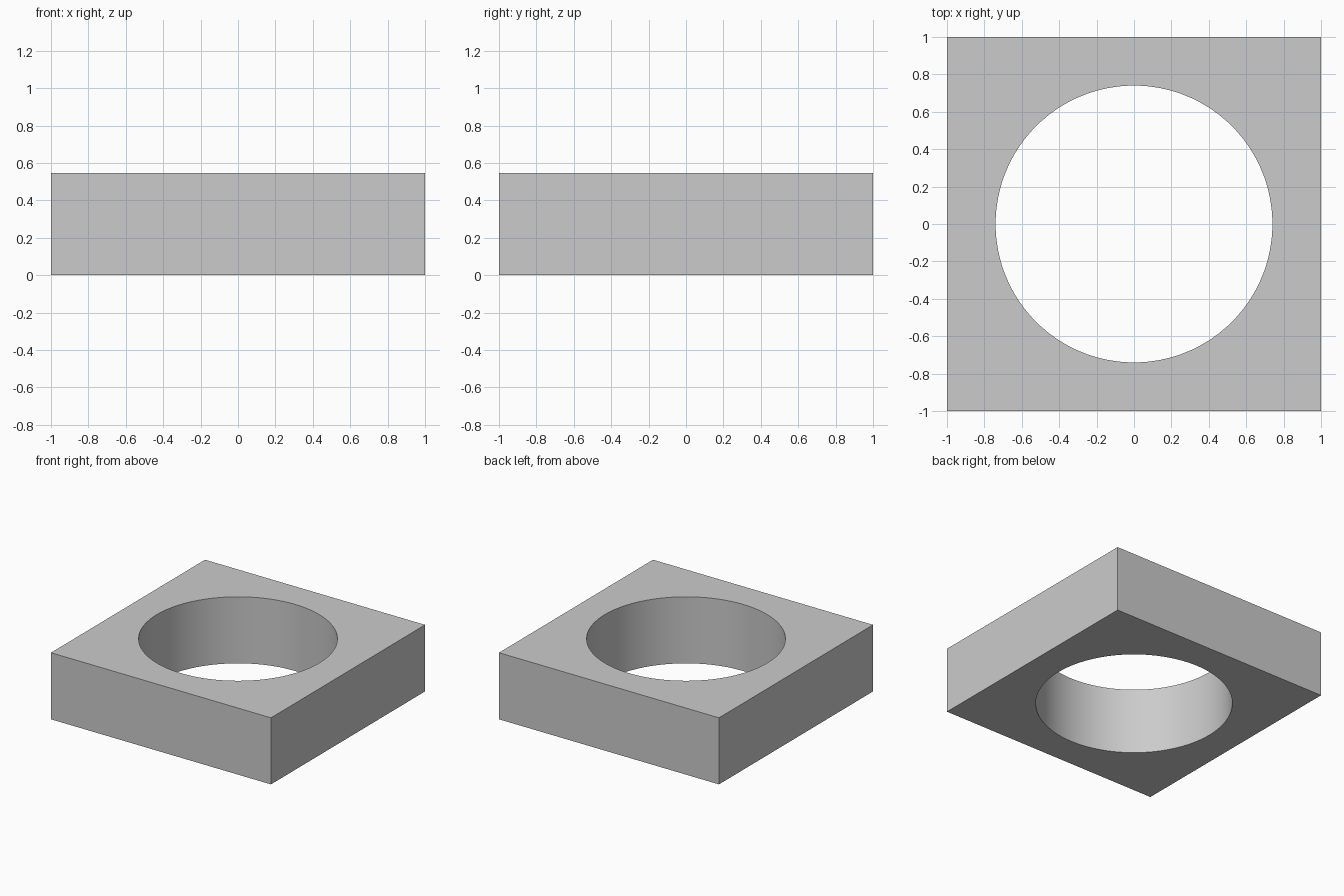
import bpy
import math

if "Cube" in bpy.data.objects:
    bpy.data.objects.remove(bpy.data.objects["Cube"])

HEIGHT = 0.547
RADIUS = 0.74

# Square block standing on z = 0
bpy.ops.mesh.primitive_cube_add(size=1, location=(0, 0, HEIGHT / 2))
block = bpy.context.object
block.name = "square_block"
block.scale = (2, 2, HEIGHT)
bpy.ops.object.transform_apply(location=False, rotation=False, scale=True)

# Cutter for the round through hole
bpy.ops.mesh.primitive_cylinder_add(vertices=128, radius=RADIUS, depth=HEIGHT * 2,
                                    location=(0, 0, HEIGHT / 2))
cutter = bpy.context.object
cutter.name = "hole_cutter"
cutter.hide_render = True

# Cut the hole, then remove the cutter
cut = block.modifiers.new("round_hole", 'BOOLEAN')
cut.operation = 'DIFFERENCE'
cut.solver = 'EXACT'
cut.object = cutter
bpy.ops.object.select_all(action='DESELECT')
block.select_set(True)
bpy.context.view_layer.objects.active = block
bpy.ops.object.modifier_apply(modifier=cut.name)
bpy.data.objects.remove(cutter, do_unlink=True)

# Smooth bore wall, sharp rims and box edges
bpy.ops.object.shade_smooth_by_angle(angle=math.radians(30))
